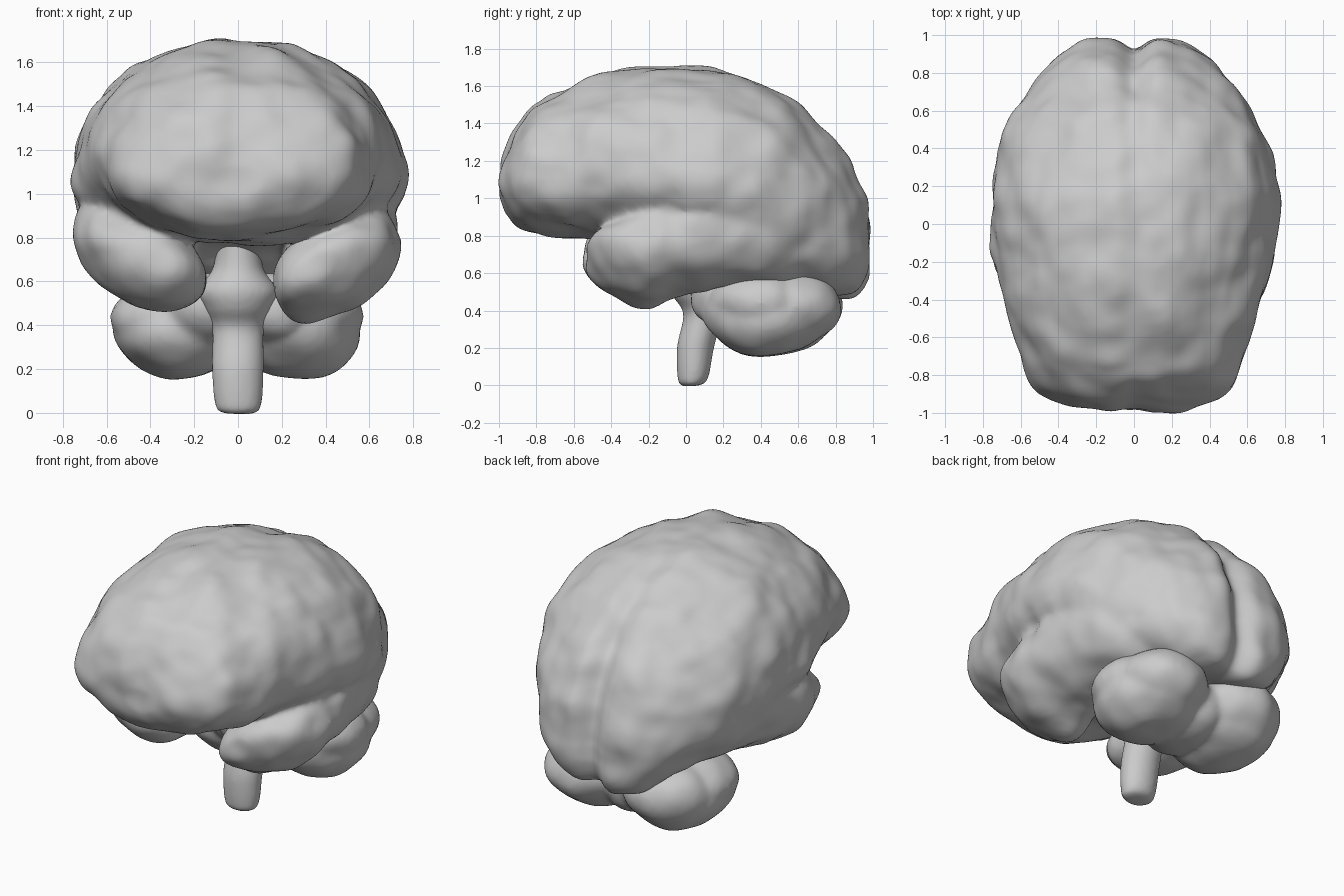
import bpy, bmesh, math
from mathutils import Vector, noise

if "Cube" in bpy.data.objects:
    bpy.data.objects.remove(bpy.data.objects["Cube"])


def spline(rows, steps=6):
    """Catmull-Rom interpolation through rows of numbers."""
    out = []
    for i in range(len(rows) - 1):
        a, b, c, d = (rows[max(0, min(len(rows) - 1, i + k))] for k in (-1, 0, 1, 2))
        for s in range(steps):
            t = s / steps
            out.append([0.5 * (2 * q + (r - p) * t + (2 * p - 5 * q + 4 * r - u) * t * t
                               + (3 * q - p - 3 * r + u) * t ** 3)
                        for p, q, r, u in zip(a, b, c, d)])
    return out + [list(rows[-1])]


def loft(bm, rows, place, sides=48):
    """Skin rings; place(row, cos, sin) gives each point."""
    rings = []
    for row in spline(rows):
        angles = [2 * math.pi * k / sides for k in range(sides)]
        rings.append([bm.verts.new(place(row, math.cos(a), math.sin(a))) for a in angles])
    for r0, r1 in zip(rings, rings[1:]):
        for k in range(sides):
            j = (k + 1) % sides
            bm.faces.new((r0[k], r0[j], r1[j], r1[k]))
    bm.faces.new(rings[0][::-1])
    bm.faces.new(rings[-1])


def ball(bm, centre, radii):
    verts = bmesh.ops.create_uvsphere(bm, u_segments=40, v_segments=24, radius=1)["verts"]
    for v in verts:
        v.co = Vector(p * r + c for p, r, c in zip(v.co, radii, centre))


def finish(bm, name, voxel, smooth, bumps, shape=None):
    """Fuse the pieces into one skin, soften, then sculpt the surface."""
    bmesh.ops.recalc_face_normals(bm, faces=bm.faces)
    mesh = bpy.data.meshes.new(name)
    bm.to_mesh(mesh)
    bm.free()
    ob = bpy.data.objects.new(name, mesh)
    bpy.context.collection.objects.link(ob)
    bpy.ops.object.select_all(action='DESELECT')
    bpy.context.view_layer.objects.active = ob
    ob.select_set(True)
    m = ob.modifiers.new("fuse", 'REMESH')
    m.mode, m.voxel_size = 'VOXEL', voxel
    s = ob.modifiers.new("soften", 'SMOOTH')
    s.factor, s.iterations = 0.5, smooth
    for mod in ("fuse", "soften"):
        bpy.ops.object.modifier_apply(modifier=mod)
    moves = []
    for v in ob.data.vertices:
        p = v.co.copy()
        n = noise.noise(p * 4) + 0.35 * noise.noise(p * 8 + Vector((3, 1, 7)))
        q = p + v.normal * (bumps * n + 0.004)
        moves.append(shape(q) if shape else q)
    for v, q in zip(ob.data.vertices, moves):
        v.co = q
    bpy.ops.object.shade_smooth()
    return ob


# Cerebrum: hemispheres lofted front to back (y, half width, widest z, top, bottom)
bm = bmesh.new()
hemispheres = [
    (-0.99, 0.12, 1.05, 1.14, 0.98), (-0.96, 0.34, 1.06, 1.26, 0.91),
    (-0.90, 0.48, 1.08, 1.39, 0.84), (-0.80, 0.56, 1.10, 1.50, 0.81),
    (-0.60, 0.63, 1.13, 1.61, 0.79), (-0.40, 0.68, 1.12, 1.67, 0.78),
    (-0.20, 0.73, 1.08, 1.71, 0.78), (0.00, 0.755, 1.06, 1.715, 0.74),
    (0.20, 0.75, 1.04, 1.69, 0.60), (0.40, 0.72, 1.02, 1.62, 0.54),
    (0.60, 0.62, 0.97, 1.51, 0.51), (0.80, 0.48, 0.90, 1.31, 0.47),
    (0.90, 0.38, 0.82, 1.14, 0.48), (0.96, 0.27, 0.76, 0.97, 0.54),
    (0.99, 0.10, 0.70, 0.80, 0.62)]


def hemisphere_point(r, c, s):
    # Underside is a shallow V at the front and boxier towards the back
    y, w, mid, top, bottom = r
    power = 1.0 if s > 0 else min(1.05, max(0.6, 0.85 - 0.3 * y))
    x = math.copysign(w * abs(c) ** power, c)
    return x, y, mid + s * (top - mid if s > 0 else mid - bottom)


loft(bm, hemispheres, hemisphere_point)

# Temporal lobes (y, centre x, centre z, radius x, radius z), left one sits higher
temporal = [
    (-0.54, 0.36, 0.67, 0.06, 0.05), (-0.50, 0.38, 0.67, 0.15, 0.11),
    (-0.40, 0.42, 0.67, 0.24, 0.17), (-0.20, 0.45, 0.68, 0.29, 0.245),
    (-0.05, 0.47, 0.71, 0.275, 0.22), (0.20, 0.49, 0.77, 0.24, 0.21),
    (0.45, 0.44, 0.75, 0.22, 0.20), (0.60, 0.38, 0.70, 0.15, 0.15)]
for side, lift in ((1, 0.0), (-1, 0.035)):
    loft(bm, temporal, lambda r, c, s: (
        side * (r[1] + r[3] * c), r[0], r[2] + lift + r[4] * s + 0.36 * r[3] * c), 32)


def cortex(p):
    # Soft midline fissure, deepest at the back
    deep = 0.022 + 0.05 * max(0, p.y) ** 2 - 0.012 * max(0, -p.y)
    fade = min(1, max(0, (p.z - 0.8) / 0.2, (p.y - 0.5) / 0.2))
    return p + (Vector((0, 0, 1)) - p).normalized() * deep * fade * math.exp(-(p.x / 0.08) ** 2)


finish(bm, "cerebrum", 0.022, 8, 0.03, cortex)

# Cerebellum: two lobes, the bridge between them and the arms towards the stem
bm = bmesh.new()
ball(bm, (0, 0.42, 0.38), (0.26, 0.29, 0.19))
for side in (1, -1):
    ball(bm, (side * 0.27, 0.44, 0.375), (0.29, 0.34, 0.215))
    ball(bm, (side * 0.27, 0.58, 0.42), (0.27, 0.25, 0.19))
    ball(bm, (side * 0.30, 0.40, 0.44), (0.28, 0.27, 0.17))
    ball(bm, (side * 0.15, 0.22, 0.48), (0.20, 0.19, 0.17))
finish(bm, "cerebellum", 0.02, 6, 0.02)

# Brainstem: stalk widening into the pons, then narrowing (z, centre y, radius x, radius y)
bm = bmesh.new()
stem = [
    (0.00, 0.01, 0.06, 0.03), (0.03, 0.035, 0.10, 0.075), (0.20, 0.05, 0.115, 0.095),
    (0.38, 0.09, 0.115, 0.10), (0.48, 0.07, 0.15, 0.135), (0.56, 0.06, 0.175, 0.145),
    (0.66, 0.06, 0.11, 0.12), (0.82, 0.06, 0.09, 0.11)]
loft(bm, stem, lambda r, c, s: (r[2] * c, r[1] + r[3] * s, r[0]), 32)
finish(bm, "brainstem", 0.015, 4, 0.004)
